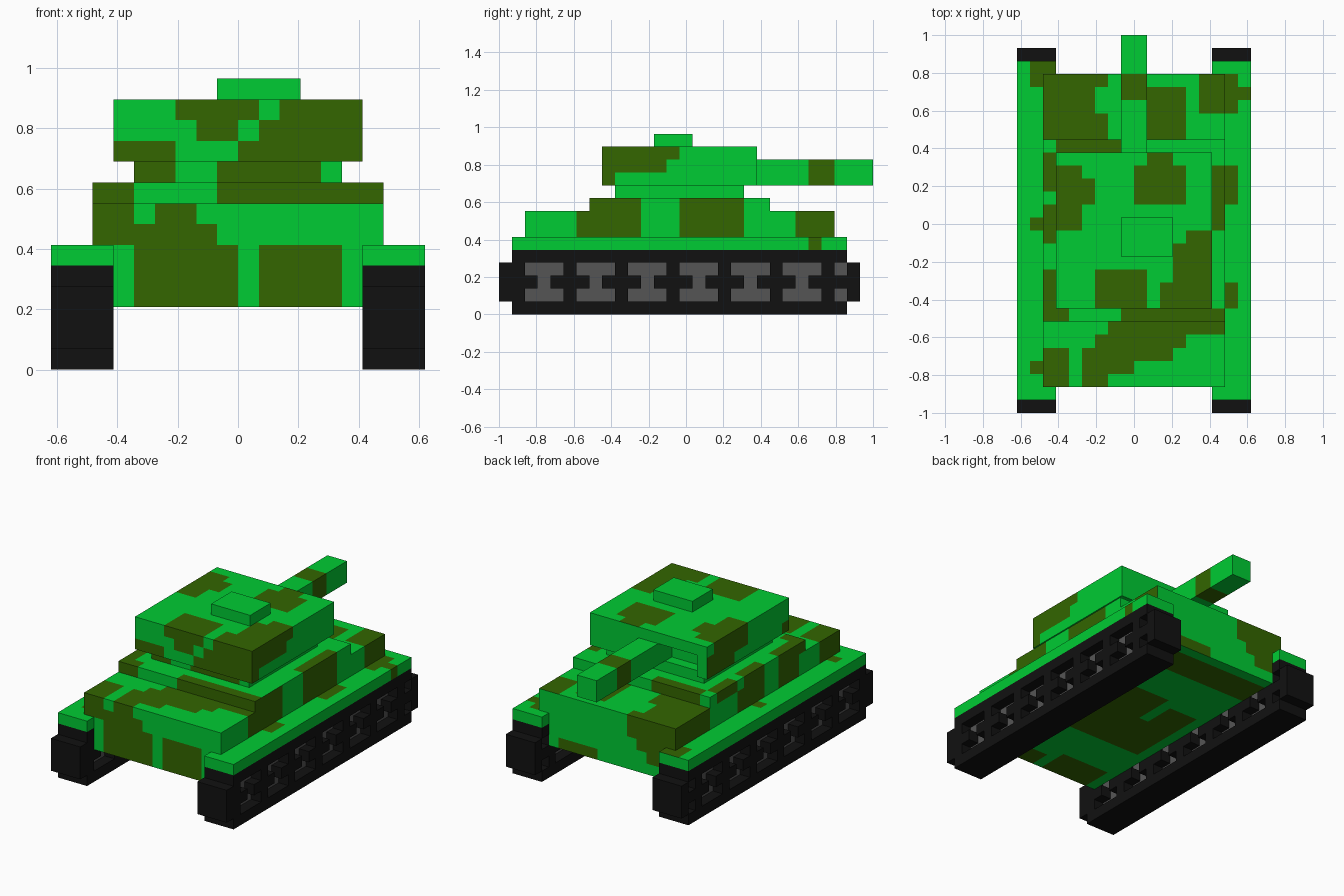
import bpy, bmesh
from mathutils import Vector

if "Cube" in bpy.data.objects:
    bpy.data.objects.remove(bpy.data.objects["Cube"], do_unlink=True)

# All sizes are counted in blocks: 18 wide, 29 long, 14 high
V = 2 / 29
ORIGIN = Vector((-9 * V, -1.0, 0.0))


def material(name, rgb):
    m = bpy.data.materials.new(name)
    m.use_nodes = True
    m.diffuse_color = (*rgb, 1)
    m.node_tree.nodes["Principled BSDF"].inputs["Base Color"].default_value = (*rgb, 1)
    return m


GREEN = material("bright_green", (0.0, 0.604, 0.0331))
BROWN = material("olive_brown", (0.0331, 0.1329, 0.0))
BLACK = material("track_black", (0.0056, 0.0056, 0.0056))
GREY = material("wheel_grey", (0.0908, 0.0908, 0.0908))


def box(name, x, y, z, mats=(GREEN, BROWN), patches=None, pocket=0):
    """Box in block units. patches maps a face direction such as '+x' to
    rectangles (a0, a1, b0, b1) on the other two axes; they take the second
    material and may be sunk into pockets."""
    patches = patches or {}
    spans = (x, y, z)
    bm = bmesh.new()
    bmesh.ops.create_cube(bm, size=1)
    for v in bm.verts:
        v.co = Vector([s[0] if c < 0 else s[1] for s, c in zip(spans, v.co)])

    # Cut the box along the patch borders
    cuts = [set(), set(), set()]
    for side, rects in patches.items():
        a, b = [i for i in range(3) if i != "xyz".index(side[1])]
        for r in rects:
            cuts[a].update(r[:2])
            cuts[b].update(r[2:])
    for axis in range(3):
        normal = Vector([float(i == axis) for i in range(3)])
        for c in sorted(cuts[axis]):
            if spans[axis][0] < c < spans[axis][1]:
                bmesh.ops.bisect_plane(bm, geom=bm.verts[:] + bm.edges[:] + bm.faces[:],
                                       plane_co=normal * c, plane_no=normal, dist=1e-5)

    # Colour the faces inside each patch
    bm.normal_update()
    for side, rects in patches.items():
        axis = "xyz".index(side[1])
        sign = 1 if side[0] == "+" else -1
        a, b = [i for i in range(3) if i != axis]
        chosen = []
        for f in bm.faces:
            if f.normal[axis] * sign < 0.9:
                continue
            p = f.calc_center_median()
            if any(r[0] < p[a] < r[1] and r[2] < p[b] < r[3] for r in rects):
                f.material_index = 1
                chosen.append(f)
        if pocket:
            new = bmesh.ops.extrude_face_region(bm, geom=chosen)["geom"]
            old = [f for f in chosen if f.is_valid]
            if old:
                bmesh.ops.delete(bm, geom=old, context='FACES_ONLY')
            for v in new:
                if isinstance(v, bmesh.types.BMVert):
                    v.co[axis] -= sign * pocket
            bm.normal_update()
            for f in bm.faces:
                if abs(f.normal[axis]) < 0.5:
                    f.material_index = 0

    for v in bm.verts:
        v.co = v.co * V + ORIGIN
    mesh = bpy.data.meshes.new(name)
    bm.to_mesh(mesh)
    bm.free()
    for m in mats:
        mesh.materials.append(m)
    obj = bpy.data.objects.new(name, mesh)
    bpy.context.collection.objects.link(obj)
    return obj


# Tracks with sunken wheels on both sides, end caps and fenders
wheels = [(26, 27, 1, 2), (26, 27, 3, 4)]
for j in range(2, 26, 4):
    wheels += [(j, j + 3, 1, 2), (j, j + 3, 3, 4), (j + 1, j + 2, 2, 3)]
fender_camo = {
    "right": {"+z": [(1, 3, 26, 27), (1, 2, 25, 26), (1, 2, 14, 15), (1, 2, 3, 4)]},
    "left": {"+z": [(16, 17, 23, 26), (17, 18, 24, 25), (16, 17, 16, 19), (16, 17, 8, 10)],
             "+x": [(24, 25, 5, 6)]},
}
for side, x in (("right", (0, 3)), ("left", (15, 18))):
    box(side + "_track", x, (1, 27), (0, 5), (BLACK, GREY),
        {"+x": wheels, "-x": wheels}, pocket=1)
    box(side + "_track_front_cap", x, (0, 1), (1, 4), (BLACK,))
    box(side + "_track_back_cap", x, (27, 28), (1, 4), (BLACK,))
    box(side + "_fender", x, (1, 27), (5, 6), patches=fender_camo[side])

# Hull
box("lower_hull", (3, 15), (2, 26), (3, 6), patches={
    "-y": [(4, 9, 3, 6), (10, 14, 3, 6)],
    "+y": [(3, 6, 5, 6), (3, 5, 4, 5), (10, 14, 3, 4)],
    "-z": [(4, 9, 2, 5), (10, 14, 2, 4), (4, 13, 9, 14), (8, 12, 14, 18), (4, 7, 14, 17),
           (3, 13, 22, 25)]})
box("upper_hull", (2, 16), (2, 26), (6, 8), patches={
    "-y": [(2, 4, 7, 8), (5, 7, 7, 8), (2, 8, 6, 7)],
    "+y": [(2, 7, 6, 8)],
    "+x": [(6, 11, 6, 8), (14, 19, 6, 8), (23, 26, 6, 8)],
    "-x": [(2, 5, 6, 8), (8, 11, 6, 8), (13, 17, 6, 8), (21, 26, 6, 8)],
    "+z": [(2, 7, 25, 26), (2, 6, 23, 25), (2, 7, 21, 23), (10, 13, 21, 25), (14, 16, 23, 26),
           (7, 16, 6, 7), (6, 13, 5, 6), (5, 12, 4, 5), (5, 9, 3, 4), (5, 7, 2, 3), (2, 4, 2, 5)]})
box("deck", (2, 16), (7, 21), (8, 9), patches={
    "-y": [(2, 4, 8, 9), (8, 16, 8, 9)],
    "+y": [(3, 8, 8, 9)],
    "+x": [(7, 11, 8, 9), (14, 19, 8, 9)],
    "-x": [(7, 11, 8, 9), (13, 16, 8, 9), (17, 20, 8, 9)],
    "+z": [(3, 8, 20, 21), (2, 3, 17, 20), (2, 3, 13, 16), (2, 3, 8, 11),
           (2, 4, 7, 8), (8, 16, 7, 8), (15, 16, 14, 19)]})

# Turret
box("turret_neck", (4, 14), (9, 19), (9, 10), patches={
    "-y": [(4, 6, 9, 10), (8, 13, 9, 10)]})
turret = box("turret", (3, 15), (8, 20), (10, 13), patches={
    "-y": [(6, 10, 12, 13), (11, 15, 12, 13), (7, 9, 11, 12), (10, 15, 11, 12),
           (3, 6, 10, 11), (9, 15, 10, 11)],
    "+x": [(8, 14, 12, 13), (8, 13, 11, 12), (8, 9, 10, 11)],
    "-x": [(14, 19, 12, 13), (14, 20, 11, 12), (16, 20, 10, 11), (8, 9, 10, 11)],
    "+z": [(3, 5, 18, 19), (3, 6, 16, 18), (3, 5, 14, 16), (10, 12, 19, 20), (9, 13, 16, 19),
           (13, 15, 13, 14), (12, 15, 10, 13), (11, 15, 8, 10), (6, 10, 8, 11)]})
box("hatch", (8, 12), (12, 15), (13, 14))
box("gun_barrel", (8, 10), (20, 29), (10, 12), patches={
    s: [(24, 26, 10, 12)] if s[1] == "x" else [(8, 10, 24, 26)]
    for s in ("+x", "-x", "+z", "-z")})

# Open slot beside the barrel, with a brown patch on its back wall
cutter = box("slot_cutter", (4, 8), (18, 21), (9.5, 12), patches={"-y": [(4, 7, 11, 12)]})
cutter.hide_render = True
mod = turret.modifiers.new("slot", 'BOOLEAN')
mod.operation = 'DIFFERENCE'
mod.solver = 'EXACT'
mod.object = cutter
bpy.context.view_layer.objects.active = turret
bpy.ops.object.modifier_apply(modifier=mod.name)
bpy.data.objects.remove(cutter, do_unlink=True)
